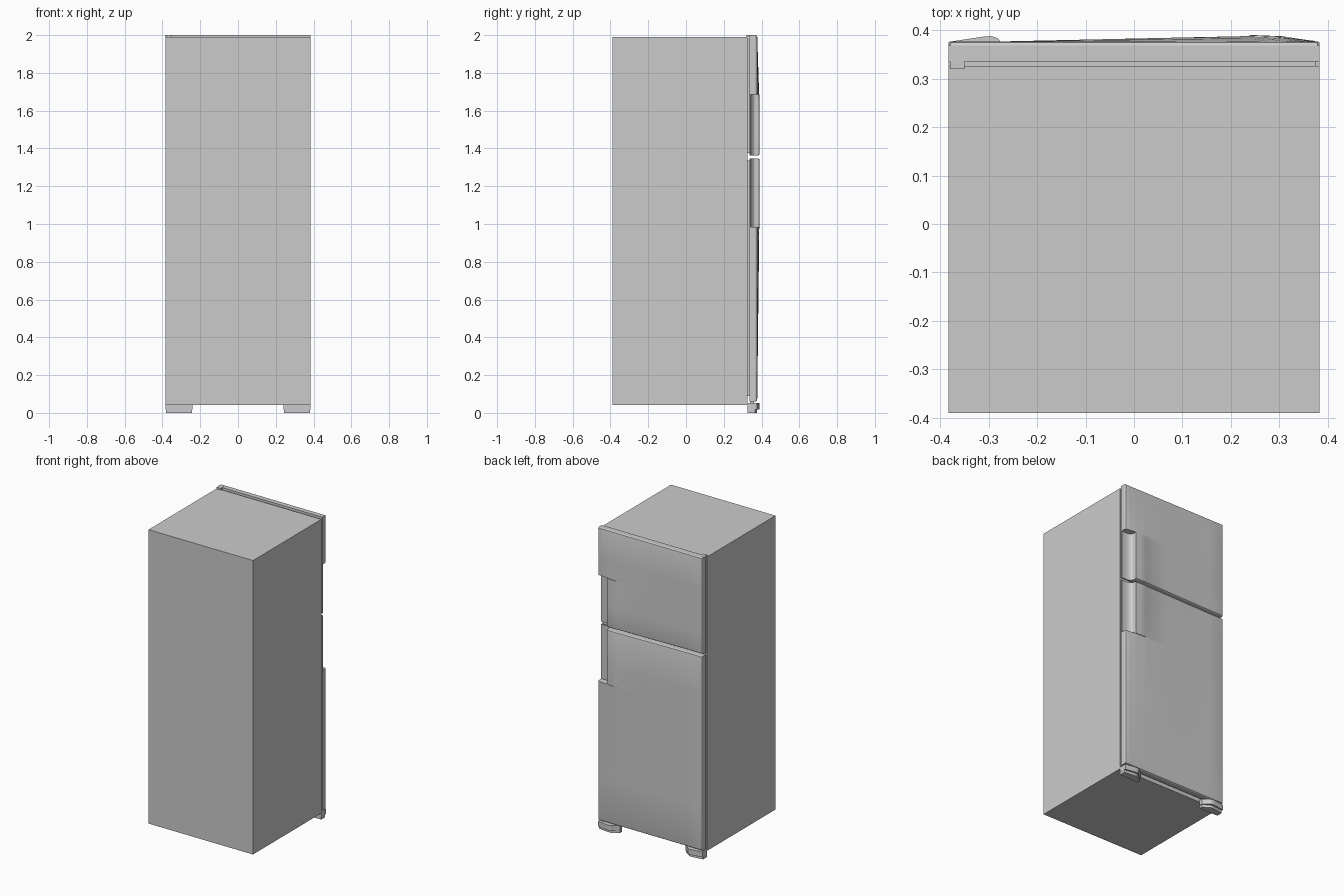
import bpy, bmesh

if "Cube" in bpy.data.objects:
    bpy.data.objects.remove(bpy.data.objects["Cube"])

W = 0.383          # half width


def finish(name, bm):
    bmesh.ops.recalc_face_normals(bm, faces=bm.faces)
    me = bpy.data.meshes.new(name)
    bm.to_mesh(me)
    bm.free()
    ob = bpy.data.objects.new(name, me)
    bpy.context.collection.objects.link(ob)
    bpy.ops.object.select_all(action='DESELECT')
    bpy.context.view_layer.objects.active = ob
    ob.select_set(True)
    bpy.ops.object.shade_smooth_by_angle(angle=0.5)
    return ob


def box(name, x0, x1, y0, y1, z0, z1):
    bm = bmesh.new()
    bmesh.ops.create_cube(bm, size=1)
    for v in bm.verts:
        v.co = ((x0 + x1) / 2 + v.co.x * (x1 - x0),
                (y0 + y1) / 2 + v.co.y * (y1 - y0),
                (z0 + z1) / 2 + v.co.z * (z1 - z0))
    return finish(name, bm)


def prism(name, pts, z0, z1):
    bm = bmesh.new()
    f = bm.faces.new([bm.verts.new((x, y, z0)) for x, y in pts])
    r = bmesh.ops.extrude_face_region(bm, geom=[f])
    for v in r['geom']:
        if isinstance(v, bmesh.types.BMVert):
            v.co.z = z1
    return finish(name, bm)


def lerp(table, t):
    if t <= table[0][0]:
        return table[0][1]
    for (a, u), (b, v) in zip(table, table[1:]):
        if t <= b:
            return u + (v - u) * (t - a) / (b - a)
    return table[-1][1]


BULGE = [(-0.27, 0), (0.235, 0.011), (0.31, 0.008), (W, 0)]
FADE = [(0.06, 0), (0.99, 1), (1.66, 1), (2.0, 0)]
SCOOP = [(0.311, 0.362), (0.318, 0.352), (0.33, 0.345), (0.35, 0.342), (W, 0.342)]
XS = [-W, -0.379, -0.372, -0.27, -0.1, 0.07, 0.235, 0.242, 0.275, 0.309,
      0.311, 0.318, 0.33, 0.35, 0.372, 0.379, W]


def front(x, z, z0, z1):
    # door skin: slight bulge, raised grip strip, scooped finger recess
    if x > 0.31 and 0.984 < z < 1.686:
        return lerp(SCOOP, x)
    y = 0.377 + lerp(BULGE, x) * lerp(FADE, z)
    if 0.24 < x < 0.31 and 0.984 < z < 1.686:
        y += 0.0025
    d = min(W - abs(x), z - z0, z1 - z)
    return y - lerp([(0, 0.008), (0.004, 0.002), (0.011, 0)], d)


def door(name, z0, z1, mids):
    zs = [z0, z0 + 0.004, z0 + 0.011] + mids + [z1 - 0.011, z1 - 0.004, z1]
    bm = bmesh.new()
    g = [[bm.verts.new((x, front(x, z, z0, z1), z)) for x in XS] for z in zs]
    for a, b in zip(g, g[1:]):
        for i in range(len(XS) - 1):
            bm.faces.new((a[i], a[i + 1], b[i + 1], b[i]))
    # sides and flat back
    edges = [e for e in bm.edges if e.is_boundary]
    r = bmesh.ops.extrude_edge_only(bm, edges=edges)
    for v in r['geom']:
        if isinstance(v, bmesh.types.BMVert):
            v.co.y = 0.336
    bmesh.ops.holes_fill(bm, edges=[e for e in bm.edges if e.is_boundary], sides=0)
    return finish(name, bm)


# cabinet
box("cabinet", -W, W, -0.39, 0.326, 0.042, 1.99)

# freezer and fridge doors with gaskets
door("freezer_door", 1.363, 2.0, [1.5, 1.66, 1.685, 1.687, 1.8])
door("fridge_door", 0.06, 1.347, [0.35, 0.65, 0.983, 0.985, 1.1])
box("freezer_gasket", -0.375, 0.375, 0.325, 0.337, 1.375, 1.982)
box("fridge_gasket", -0.375, 0.375, 0.325, 0.337, 0.09, 1.335)

# front feet covers with a stepped base
FOOT = [(W, 0.325), (W, 0.376), (0.31, 0.387), (0.295, 0.388), (0.282, 0.384),
        (0.272, 0.372), (0.24, 0.35), (0.24, 0.325)]
for side, s in (("left", -1), ("right", 1)):
    prism(side + "_foot_cover", [(s * x, y) for x, y in FOOT], 0.018, 0.053)
    prism(side + "_foot_base", [(s * (x - 0.31) * 0.97 + s * 0.311, (y - 0.35) * 0.8 + 0.345)
                                for x, y in FOOT], 0, 0.02)
    # lower hinge pin under the door
    box(side + "_hinge_pin", min(s * 0.35, s * 0.375), max(s * 0.35, s * 0.375),
        0.34, 0.36, 0.05, 0.065)

# top hinge plate let into the freezer door
box("top_hinge_plate", -0.38, -0.35, 0.32, 0.352, 1.99, 2.0005)
